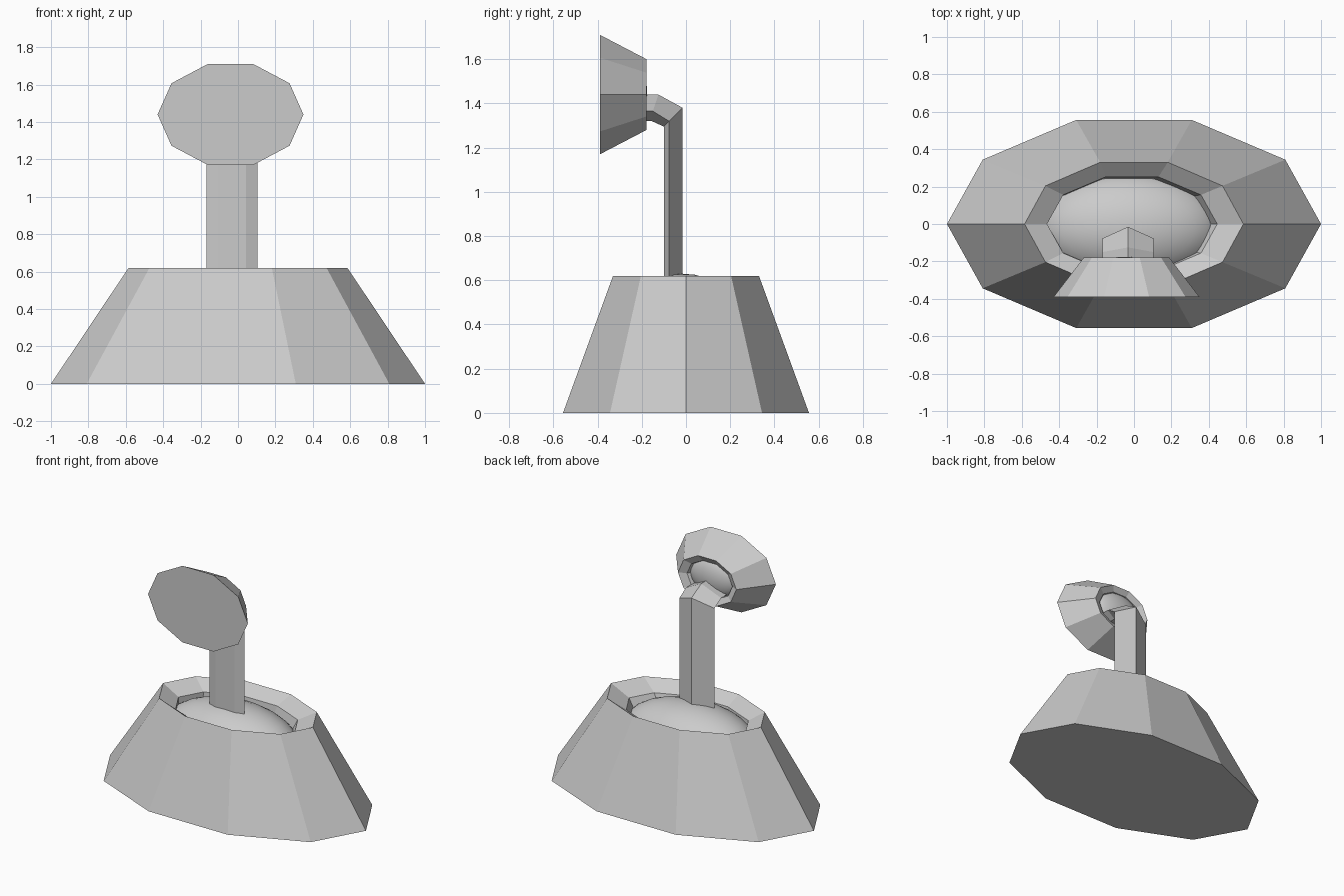
import bpy
import bmesh
from math import cos, sin, pi
from mathutils import Matrix, Vector

old = bpy.data.objects.get("Cube")
if old:
    bpy.data.objects.remove(old, do_unlink=True)

grey = bpy.data.materials.new("plain_grey")
grey.use_nodes = True
grey.diffuse_color = (0.6, 0.6, 0.6, 1)
grey.node_tree.nodes["Principled BSDF"].inputs["Base Color"].default_value = (0.6, 0.6, 0.6, 1)


def finish(name, bm, matrix=Matrix()):
    """Turn a bmesh into a grey object, placed by the matrix."""
    bmesh.ops.transform(bm, matrix=matrix, verts=bm.verts)
    bmesh.ops.recalc_face_normals(bm, faces=bm.faces)
    mesh = bpy.data.meshes.new(name)
    bm.to_mesh(mesh)
    bm.free()
    mesh.materials.append(grey)
    obj = bpy.data.objects.new(name, mesh)
    bpy.context.collection.objects.link(obj)
    return obj


def loft(rings):
    """Bridge equal rings of points and cap both ends."""
    bm = bmesh.new()
    loops = [[bm.verts.new(p) for p in ring] for ring in rings]
    n = len(loops[0])
    for a, b in zip(loops, loops[1:]):
        for i in range(n):
            j = (i + 1) % n
            bm.faces.new((a[i], a[j], b[j], b[i]))
    bm.faces.new(loops[0])
    bm.faces.new(loops[-1])
    return bm


def oval(cx, rx, ry, z, sides=10):
    return [(cx + rx * cos(2 * pi * i / sides), ry * sin(2 * pi * i / sides), z)
            for i in range(sides)]


def bell(name, matrix):
    """Ten-sided flared cup with a sunken lip and a smooth dome inside."""
    rings = [oval(0, 1, 0.585, 0), oval(0, 0.585, 0.347, 0.62),
             oval(-0.01, 0.455, 0.265, 0.553), oval(-0.03, 0.435, 0.255, 0.48)]
    finish(name + "_cup", loft(rings), matrix)
    bm = bmesh.new()
    bmesh.ops.create_uvsphere(bm, u_segments=32, v_segments=16, radius=1)
    place = Matrix.Translation((-0.03, -0.02, 0.38)) @ Matrix.Diagonal((0.5, 0.3, 0.25, 1))
    dome = finish(name + "_dome", bm, matrix @ place)
    dome.data.shade_smooth()


# Base, and a smaller copy turned to face the front
bell("base", Matrix())
bell("head", Matrix.Translation((-0.04, -0.39, 1.44))
     @ Matrix.Rotation(-pi / 2, 4, "X") @ Matrix.Diagonal((0.39, 0.486, 0.34, 1)))


# Five-sided stem that bends forward into the head
def section(ridge, shoulder, front):
    spots = [(0, ridge), (0.137, shoulder), (0.075, front),
             (-0.075, front), (-0.137, shoulder)]
    return [Vector((x - 0.032, y, z)) for x, (y, z) in spots]


stem = [section((-0.015, 0.5), (-0.077, 0.5), (-0.1, 0.5)),
        section((-0.015, 1.38), (-0.077, 1.32), (-0.1, 1.295)),
        section((-0.125, 1.44), (-0.15, 1.365), (-0.155, 1.32)),
        section((-0.24, 1.44), (-0.24, 1.365), (-0.24, 1.32))]
finish("stem", loft(stem))
